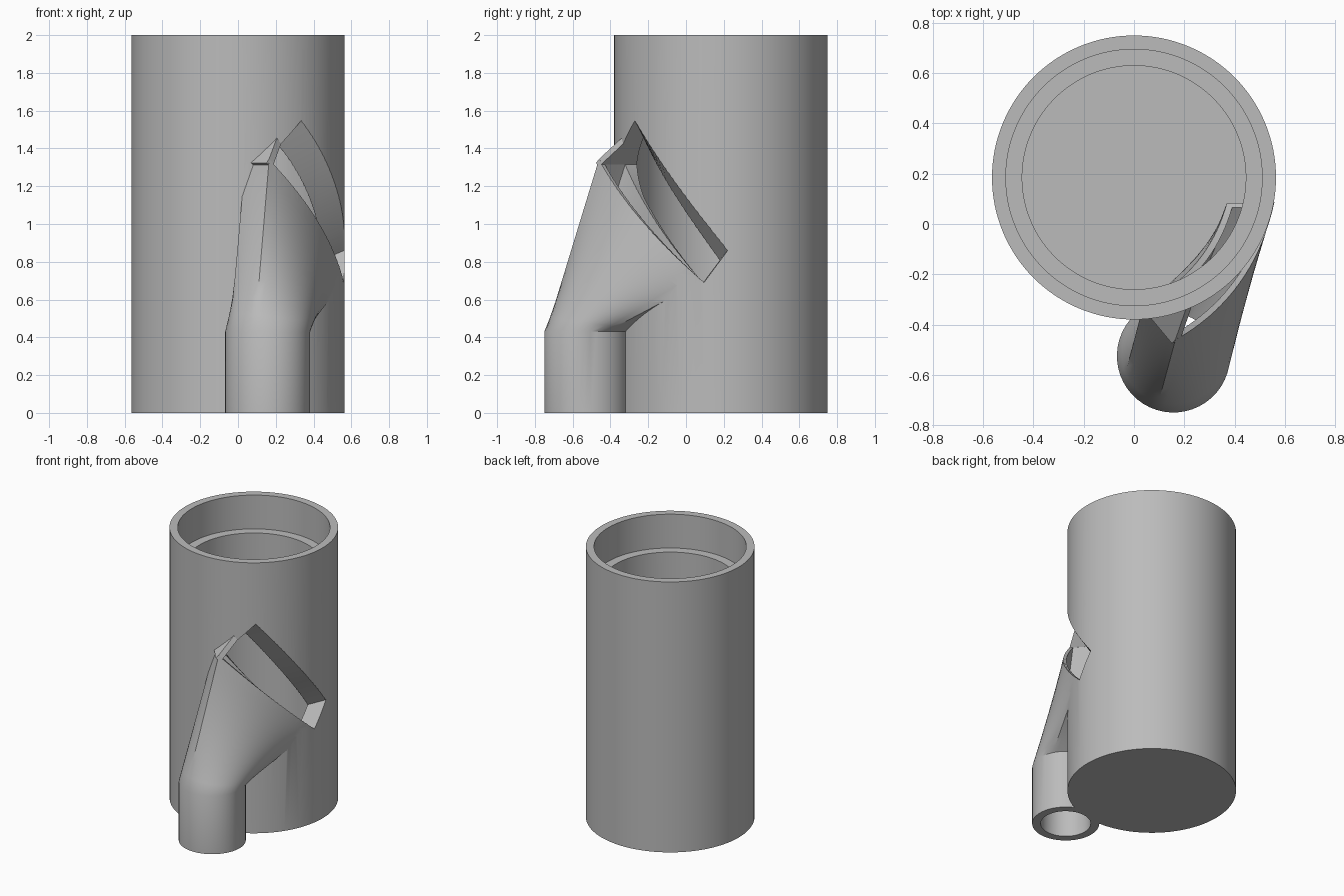
import bpy, bmesh, math
from mathutils import Vector

old = bpy.data.objects.get("Cube")
if old:
    bpy.data.objects.remove(old, do_unlink=True)

grey = bpy.data.materials.new("plain grey")
grey.use_nodes = True
colour = (0.5, 0.5, 0.5, 1)
grey.diffuse_color = colour
grey.node_tree.nodes["Principled BSDF"].inputs["Base Color"].default_value = colour

TUBE_Y = 0.185
PIPE = Vector((0.157, -0.525, 0))
NORMAL = Vector((0.77, -0.64, 0))      # horizontal direction the window faces
FLOW = Vector((0.45, 0.54, 0.707))     # direction from slit to window top


def loft(name, rings, closed=False):
    """Skin equal-length rings; cap both ends unless the rings form a loop."""
    bm = bmesh.new()
    rows = [[bm.verts.new(p) for p in ring] for ring in rings]
    pairs = list(zip(rows, rows[1:])) + ([(rows[-1], rows[0])] if closed else [])
    for a, b in pairs:
        for i in range(len(a)):
            j = (i + 1) % len(a)
            bm.faces.new((a[i], a[j], b[j], b[i]))
    if not closed:
        bm.faces.new(rows[0])
        bm.faces.new(rows[-1])
    bmesh.ops.recalc_face_normals(bm, faces=bm.faces)
    mesh = bpy.data.meshes.new(name)
    bm.to_mesh(mesh)
    bm.free()
    mesh.materials.append(grey)
    ob = bpy.data.objects.new(name, mesh)
    bpy.context.collection.objects.link(ob)
    return ob


def circle(centre, r, z, n):
    return [Vector((centre[0] + r * math.cos(k * math.tau / n),
                    centre[1] + r * math.sin(k * math.tau / n), z)) for k in range(n)]


# Curved slit edges, s runs from the upper to the lower end
def outer(s):
    a, d = Vector((0.165, -0.46, 1.345)), Vector((0.56, 0.09, 0.70))
    return a.lerp(d, s) + NORMAL * 0.3 * s * (1 - s)


def inner(s):
    a, d = Vector((0.04, -0.31, 1.345)), Vector((0.37, 0.085, 0.70))
    return a.lerp(d, s) + NORMAL * 0.24 * s * (1 - s)


def across(s, depth):
    return inner(s).lerp(outer(s), depth)


def slit_ring(s0, s1, d0, d1, long=18, short=6):
    def span(a, b, n):
        return [a + (b - a) * k / n for k in range(n)]
    return ([across(s, d1) for s in span(s0, s1, long)] +
            [across(s1, d) for d in span(d1, d0, short)] +
            [across(s, d0) for s in span(s1, s0, long)] +
            [across(s0, d) for d in span(d0, d1, short)])


def pipe_ring(r, z, n=48, long=18):
    start = math.radians(-40) - math.tau * long / n / 2
    return [PIPE + Vector((r * math.cos(start + k * math.tau / n),
                           r * math.sin(start + k * math.tau / n), z)) for k in range(n)]


def duct(name, r, base, top, steps=10):
    low = pipe_ring(r, 0.43)
    rings = [pipe_ring(r, base)]
    for k in range(steps + 1):
        rings.append([p.lerp(q, k / steps) for p, q in zip(low, top)])
    return rings, name


def combine(target, other, operation):
    mod = target.modifiers.new(operation.lower(), 'BOOLEAN')
    mod.operation = operation
    mod.solver = 'EXACT'
    mod.object = other
    bpy.context.view_layer.objects.active = target
    bpy.ops.object.modifier_apply(modifier=mod.name)
    bpy.data.objects.remove(other, do_unlink=True)


# Main tube: closed floor, stepped bore
SIDES = 128
bore = [(0.565, 0), (0.565, 2), (0.51, 2), (0.51, 1.75), (0.445, 1.75), (0.445, 0.12)]
tube = loft("stepped_tube", [circle((0, TUBE_Y), r, z, SIDES) for r, z in bore])

# Inlet pipe blending into a flat slanted slit
rings, name = duct("inlet_duct", 0.225, 0, slit_ring(0, 1, 0, 1))
inlet = loft(name, rings)
combine(tube, inlet, 'UNION')

# Air passage through the inlet
top = slit_ring(0.04, 0.97, 0.14, 0.88)
rings, name = duct("air_passage", 0.168, -0.05, top)
rings.append([p + FLOW * 0.03 for p in top])
combine(tube, loft(name, rings), 'DIFFERENCE')

# Window with a ramped upper edge
sections = []
for k in range(25):
    s = 0.04 + 0.97 * k / 24
    near, far = across(s, 1.6), across(s, -0.4)
    sections.append([near - FLOW * 0.005, near + FLOW * 0.42,
                     far + FLOW * 0.1, far - FLOW * 0.005])
combine(tube, loft("window", sections), 'DIFFERENCE')

# Thin cheek closing the upper end of the window
cheek = []
for s in (0, 0.04):
    cheek.append([across(s, 0.998) - FLOW * 0.03, across(s, 0.998),
                  across(s, 0.7) + FLOW * 0.2, across(s, 0.3) + FLOW * 0.18,
                  across(s, 0.3) - FLOW * 0.03])
combine(tube, loft("cheek", cheek), 'UNION')

bpy.ops.object.select_all(action='DESELECT')
tube.select_set(True)
bpy.context.view_layer.objects.active = tube
bpy.ops.object.shade_smooth_by_angle(angle=math.radians(25))
